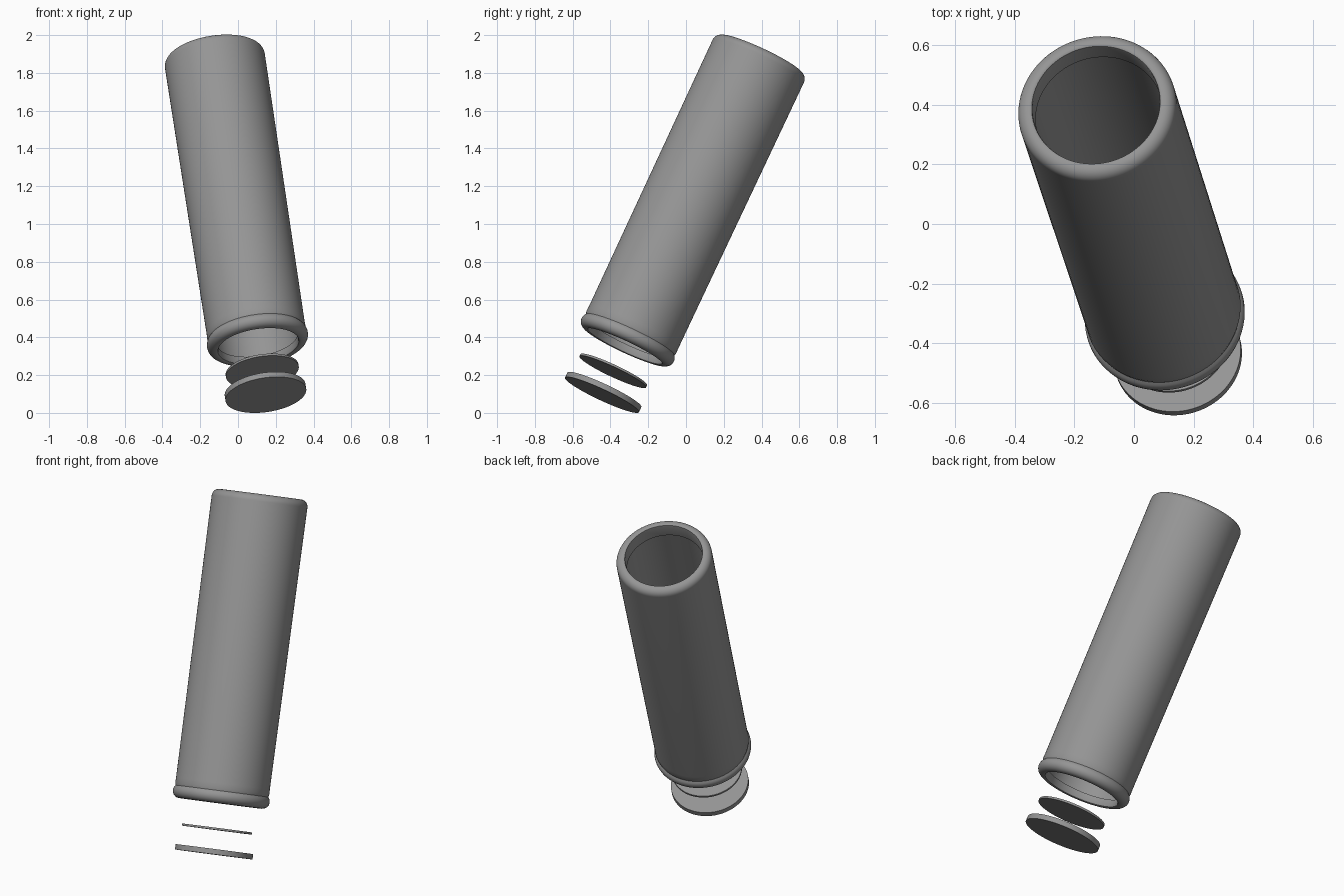
import bpy, bmesh, math
from mathutils import Vector, Matrix

if "Cube" in bpy.data.objects:
    bpy.data.objects.remove(bpy.data.objects["Cube"])

AXIS = Vector((-0.137, 0.42, 0.897)).normalized()
BASE = Vector((0.1085, -0.325, 0.351))      # centre of the tube's lower rim
FRAME = Matrix.Translation(BASE) @ AXIS.to_track_quat('Z', 'Y').to_matrix().to_4x4()
SIDES = 96

grey = bpy.data.materials.new("mid grey")
grey.diffuse_color = (0.3, 0.3, 0.3, 1)
grey.use_nodes = True
grey.node_tree.nodes["Principled BSDF"].inputs["Base Color"].default_value = grey.diffuse_color


def arc(cr, ch, rad, a0, a1, n=8):
    """Arc points (radius, height) in the profile plane."""
    return [(cr + rad * math.cos(math.radians(a0 + (a1 - a0) * i / n)),
             ch + rad * math.sin(math.radians(a0 + (a1 - a0) * i / n))) for i in range(n + 1)]


def finish(name, bm):
    bmesh.ops.recalc_face_normals(bm, faces=bm.faces)
    me = bpy.data.meshes.new(name)
    bm.to_mesh(me)
    bm.free()
    me.materials.append(grey)
    ob = bpy.data.objects.new(name, me)
    ob.matrix_world = FRAME
    bpy.context.collection.objects.link(ob)
    bpy.ops.object.select_all(action='DESELECT')
    ob.select_set(True)
    bpy.context.view_layer.objects.active = ob
    bpy.ops.object.shade_smooth_by_angle(angle=math.radians(35))


def lathe(name, profile):
    """Closed profile turned around the tilted axis."""
    bm = bmesh.new()
    rings = []
    for r, h in profile:
        rings.append([bm.verts.new((r * math.cos(2 * math.pi * k / SIDES),
                                    r * math.sin(2 * math.pi * k / SIDES), h))
                      for k in range(SIDES)])
    for i, a in enumerate(rings):
        b = rings[(i + 1) % len(rings)]
        for k in range(SIDES):
            j = (k + 1) % SIDES
            bm.faces.new((a[k], a[j], b[j], b[k]))
    finish(name, bm)


def disc(name, radius, thickness, height):
    bm = bmesh.new()
    bmesh.ops.create_cone(bm, cap_ends=True, segments=SIDES, radius1=radius,
                          radius2=radius, depth=thickness,
                          matrix=Matrix.Translation((0, 0, height)))
    finish(name, bm)


# Hollow tube: rounded bead below, slight taper, rounded rim above, inner lips
L = 1.725
profile = (arc(0.230, 0.04, 0.040, -90, 45)
           + [(0.2625, 0.085), (0.2615, 0.11), (0.267, L - 0.04)]
           + arc(0.227, L - 0.04, 0.040, 0, 90)[1:]
           + [(0.222, L), (0.217, L - 0.003), (0.215, L - 0.009),
              (0.215, L - 0.085), (0.222, L - 0.085),
              (0.222, 0.045), (0.2135, 0.045),
              (0.2135, 0.010), (0.2165, 0.003), (0.222, 0.0)])
lathe("tube", profile)

# Loose discs below the tube
disc("inner_disc", 0.195, 0.012, -0.143)
disc("end_cap", 0.216, 0.030, -0.270)
